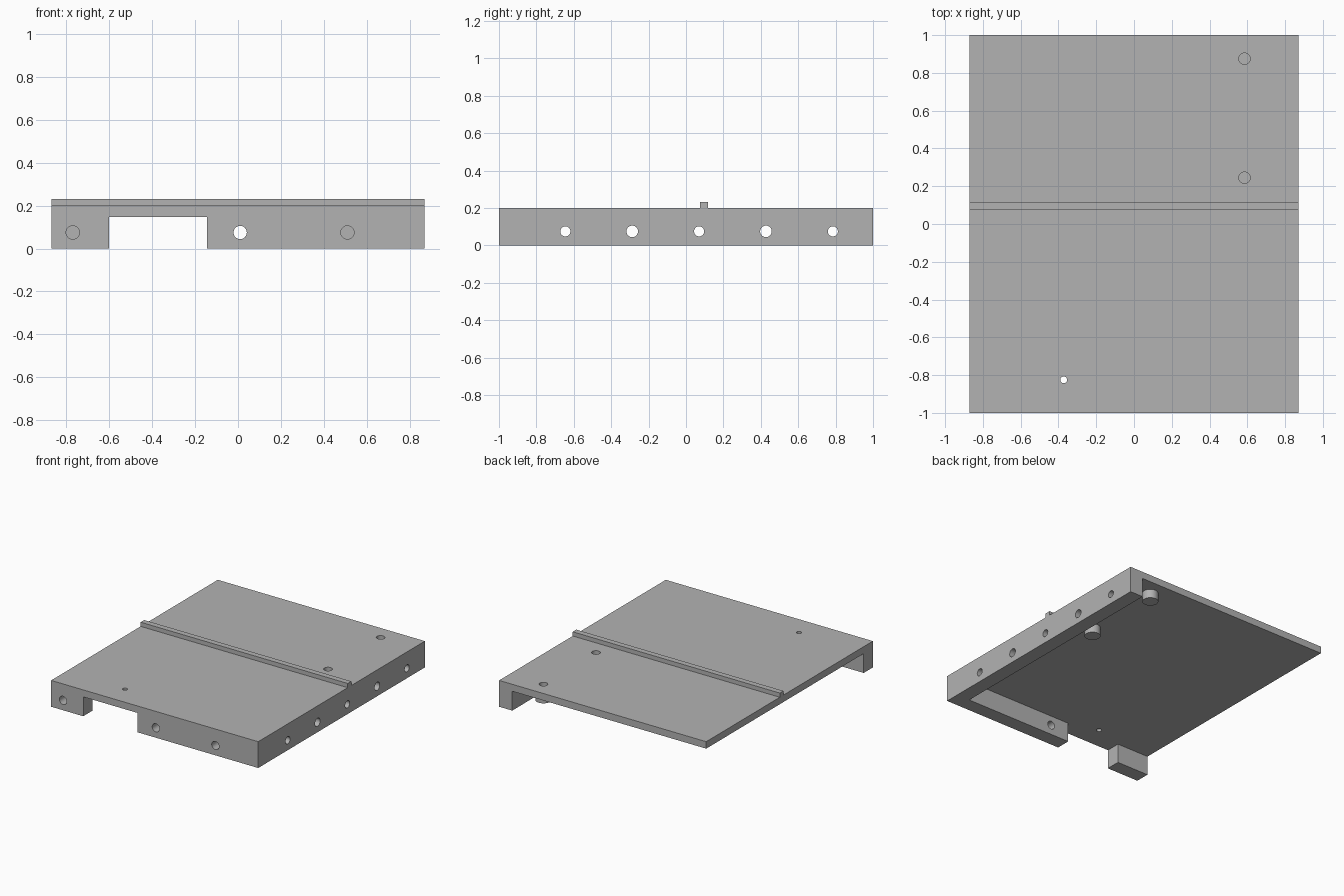
import bpy
from mathutils import Matrix, Vector

default = bpy.data.objects.get("Cube")
if default:
    bpy.data.objects.remove(default, do_unlink=True)

grey = bpy.data.materials.new("machined grey")
grey.use_nodes = True
colour = (0.45, 0.45, 0.45, 1)
grey.diffuse_color = colour
grey.node_tree.nodes["Principled BSDF"].inputs["Base Color"].default_value = colour

W, L = 0.87, 1.0           # half width, half length
TOP, UNDER = 0.2, 0.147    # plate top and underside
WALL = 0.11                # wall thickness
HOLE_Z = 0.075


def finish(name):
    obj = bpy.context.object
    obj.name = name
    obj.data.materials.append(grey)
    return obj


def box(name, low, high):
    low, high = Vector(low), Vector(high)
    bpy.ops.mesh.primitive_cube_add(size=1)
    obj = finish(name)
    size = high - low
    obj.data.transform(Matrix.Translation((low + high) / 2) @ Matrix.Diagonal((*size, 1)))
    return obj


def rod(name, start, end, radius):
    start, end = Vector(start), Vector(end)
    axis = end - start
    bpy.ops.mesh.primitive_cylinder_add(radius=radius, depth=axis.length, vertices=32)
    obj = finish(name)
    turn = axis.to_track_quat("Z", "Y").to_matrix().to_4x4()
    obj.data.transform(Matrix.Translation((start + end) / 2) @ turn)
    return obj


def combine(target, tool, operation):
    mod = target.modifiers.new("shape", "BOOLEAN")
    mod.operation, mod.solver, mod.object = operation, "EXACT", tool
    bpy.ops.object.select_all(action="DESELECT")
    bpy.context.view_layer.objects.active = target
    target.select_set(True)
    bpy.ops.object.modifier_apply(modifier=mod.name)
    bpy.data.objects.remove(tool, do_unlink=True)


# Plate with side wall and front wall, hollowed from one block
body = box("base_plate", (-W, -L, 0), (W, L, TOP))
combine(body, box("cavity", (-1.2, -L + WALL, -0.1), (W - WALL, 1.2, UNDER)), "DIFFERENCE")
combine(body, box("front_notch", (-0.6, -1.2, -0.1), (-0.145, -0.8, UNDER)), "DIFFERENCE")

# Round bosses underneath, each with a blind hole from the top
for y in (0.245, 0.875):
    combine(body, rod("boss", (0.585, y, 0.08), (0.585, y, 0.175), 0.056), "UNION")
    combine(body, rod("boss_hole", (0.585, y, 0.1), (0.585, y, 0.3), 0.03), "DIFFERENCE")

# Small through hole in the plate
combine(body, rod("pin_hole", (-0.372, -0.825, 0.1), (-0.372, -0.825, 0.3), 0.018), "DIFFERENCE")

# Row of through holes in the side wall, alternating in size
for i in range(5):
    y = -0.645 + i * 0.3575
    radius = 0.031 if i % 2 else 0.027
    combine(body, rod("side_hole", (0.7, y, HOLE_Z), (1, y, HOLE_Z), radius), "DIFFERENCE")

# Front wall holes: the middle one goes through, the others are blind
for x, depth in ((-0.77, 0.08), (0.01, 0.2), (0.51, 0.08)):
    combine(body, rod("front_hole", (x, -1.1, HOLE_Z), (x, -L + depth, HOLE_Z), 0.031), "DIFFERENCE")

# Smooth the round surfaces, keep the corners sharp
bpy.context.view_layer.objects.active = body
body.select_set(True)
bpy.ops.object.shade_smooth_by_angle(angle=0.6)

# Raised rib across the top
box("top_rib", (-W, 0.074, TOP), (W, 0.117, 0.232))
